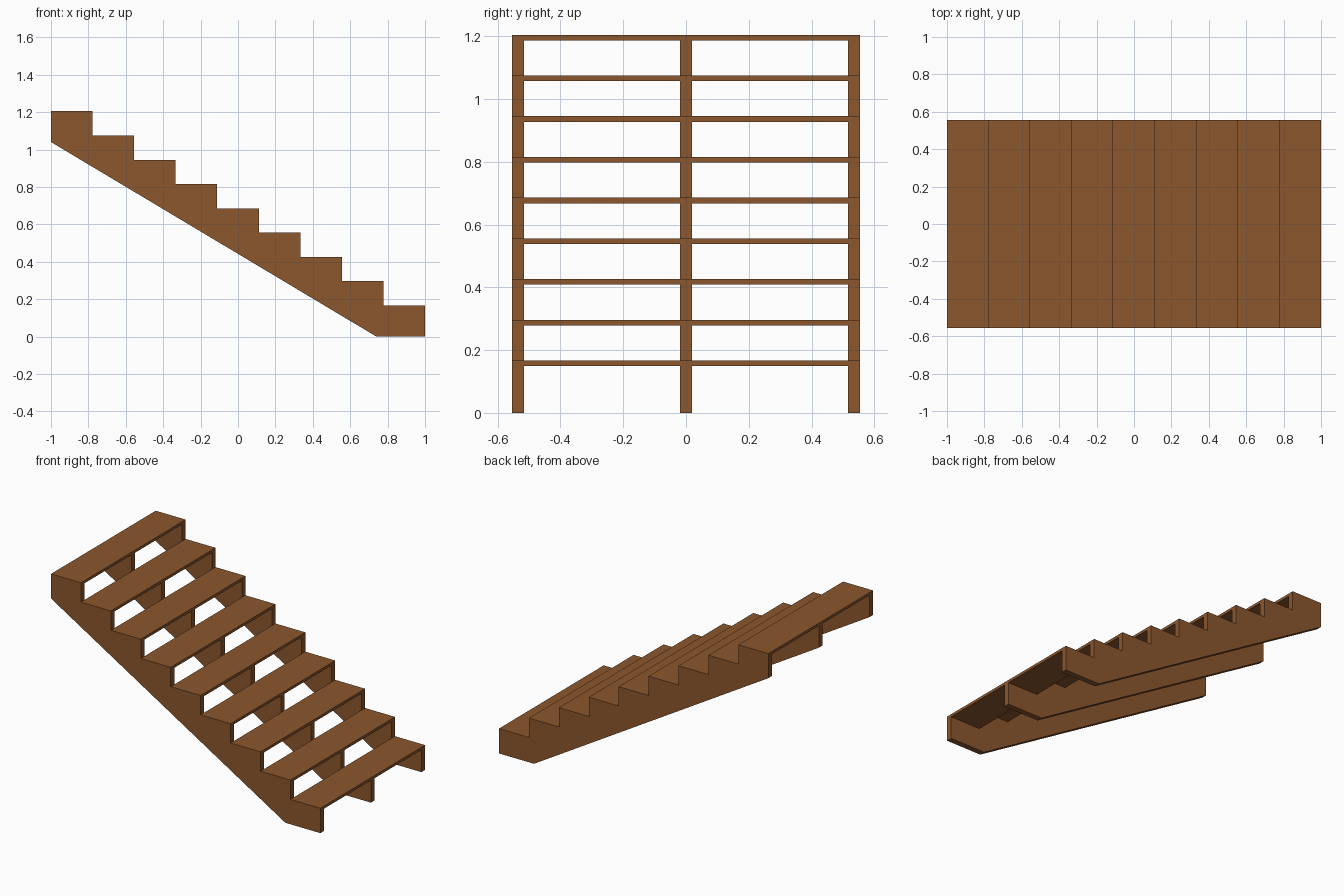
import bpy, bmesh

if "Cube" in bpy.data.objects:
    bpy.data.objects.remove(bpy.data.objects["Cube"])

STEPS = 9
RUN = 2.0 / STEPS
TOP, FIRST = 1.205, 0.167
RISE = (TOP - FIRST) / (STEPS - 1)
HALF_W = 0.555       # half of the stair width
BOARD = 0.038        # stringer thickness
TREAD = 0.018        # tread thickness

wood = bpy.data.materials.new("brown_wood")
wood.diffuse_color = (0.26, 0.095, 0.027, 1)
wood.use_nodes = True
wood.node_tree.nodes["Principled BSDF"].inputs["Base Color"].default_value = wood.diffuse_color


def extrude_profile(name, points, y0, y1):
    """Closed x-z profile extruded along y."""
    bm = bmesh.new()
    face = bm.faces.new([bm.verts.new((x, y0, z)) for x, z in points])
    ext = bmesh.ops.extrude_face_region(bm, geom=[face])
    moved = [g for g in ext["geom"] if isinstance(g, bmesh.types.BMVert)]
    bmesh.ops.translate(bm, verts=moved, vec=(0, y1 - y0, 0))
    bmesh.ops.recalc_face_normals(bm, faces=bm.faces)
    mesh = bpy.data.meshes.new(name)
    bm.to_mesh(mesh)
    bm.free()
    mesh.materials.append(wood)
    obj = bpy.data.objects.new(name, mesh)
    bpy.context.collection.objects.link(obj)
    return obj


# Sawtooth stringer profile: sloped underside, flat foot, notches for treads
profile = [(-1, 1.04), (0.74, 0), (1, 0)]
for i in reversed(range(STEPS)):
    z = TOP - i * RISE - TREAD
    profile += [(-1 + (i + 1) * RUN, z), (-1 + i * RUN, z)]

# Three stringers: both sides and the middle
for name, y in (("front_stringer", -HALF_W + BOARD / 2),
                ("middle_stringer", 0),
                ("back_stringer", HALF_W - BOARD / 2)):
    extrude_profile(name, profile, y - BOARD / 2, y + BOARD / 2)

# Full-width treads resting on the notches
for i in range(STEPS):
    x0, x1 = -1 + i * RUN, -1 + (i + 1) * RUN
    z = TOP - i * RISE
    extrude_profile(f"tread_{STEPS - i}",
                    [(x0, z - TREAD), (x1, z - TREAD), (x1, z), (x0, z)],
                    -HALF_W, HALF_W)
